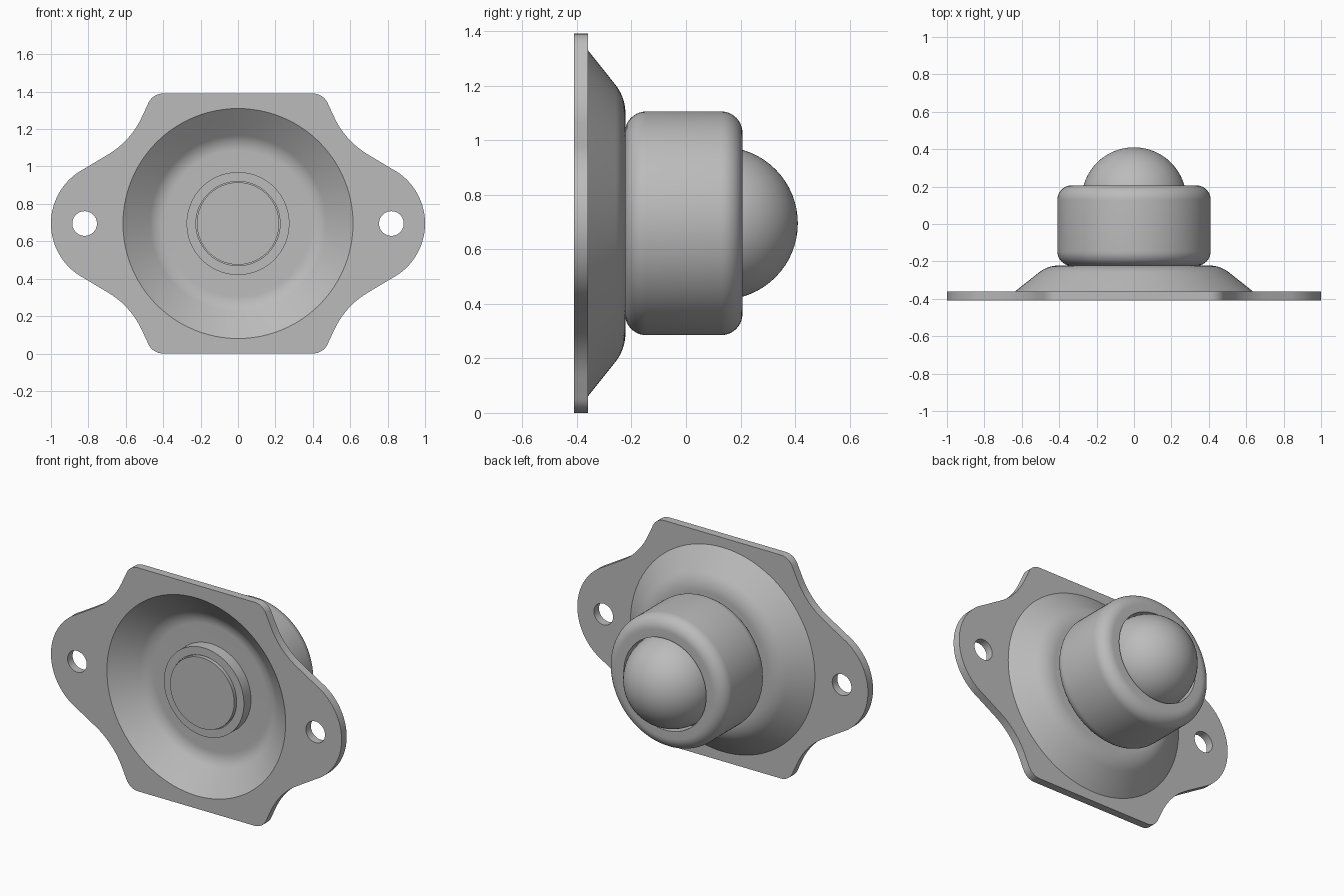
import bpy, bmesh
from math import sin, cos, pi, radians, tan
from mathutils import Vector, Matrix

if "Cube" in bpy.data.objects:
    bpy.data.objects.remove(bpy.data.objects["Cube"], do_unlink=True)

AXIS_Z = 0.695
SEGMENTS = 96

metal = bpy.data.materials.new("grey metal")
metal.use_nodes = True
GREY = (0.5, 0.5, 0.5, 1)
metal.diffuse_color = GREY
metal.node_tree.nodes["Principled BSDF"].inputs["Base Color"].default_value = GREY


def rounded(points, steps=10):
    """Open path of (x, y, radius) corners, with each radius turned into an arc."""
    path = []
    for i, (x, y, r) in enumerate(points):
        p = Vector((x, y))
        if r == 0:
            path.append(p)
            continue
        a = (Vector(points[i - 1][:2]) - p).normalized()
        b = (Vector(points[i + 1][:2]) - p).normalized()
        half = a.angle(b) / 2
        centre = p + (a + b).normalized() * r / sin(half)
        start = p + a * r / tan(half) - centre
        end = p + b * r / tan(half) - centre
        turn = start.angle_signed(end)
        for k in range(steps + 1):
            path.append(centre + Matrix.Rotation(-turn * k / steps, 2) @ start)
    return path


def finish(name, mesh):
    mesh.materials.clear()
    mesh.materials.append(metal)
    obj = bpy.data.objects.new(name, mesh)
    bpy.context.collection.objects.link(obj)
    bpy.ops.object.select_all(action="DESELECT")
    obj.select_set(True)
    bpy.context.view_layer.objects.active = obj
    bpy.ops.object.shade_smooth_by_angle(angle=radians(30))
    return obj


def lathe(name, corners):
    """Spin a (radius, y) profile about the horizontal axis."""
    bm = bmesh.new()
    verts = [bm.verts.new((p.x, p.y, AXIS_Z)) for p in rounded(corners)]
    edges = [bm.edges.new(pair) for pair in zip(verts, verts[1:])]
    bmesh.ops.spin(bm, geom=verts + edges, cent=(0, 0, AXIS_Z), axis=(0, 1, 0),
                   angle=2 * pi, steps=SEGMENTS)
    bmesh.ops.remove_doubles(bm, verts=bm.verts, dist=0.0002)
    bmesh.ops.recalc_face_normals(bm, faces=bm.faces)
    mesh = bpy.data.meshes.new(name)
    bm.to_mesh(mesh)
    bm.free()
    return finish(name, mesh)


def circle(x, r, n):
    return [(x + r * cos(2 * pi * i / n), r * sin(2 * pi * i / n)) for i in range(n)]


# Mounting plate: one quarter of the outline, mirrored, with screw holes and dish opening
quarter = [(p.x, p.y) for p in rounded([(0, 0.695, 0), (0.456, 0.695, 0.087),
                                        (0.573, 0.442, 0.45), (0.83, 0.288, 0)])]
quarter += [(0.67 + 0.33 * cos(a), 0.33 * sin(a))
            for a in (radians(60) * (1 - k / 20) for k in range(1, 21))]
half = quarter + [(x, -z) for x, z in quarter[-2::-1]]
outline = half + [(-x, z) for x, z in half[-2:0:-1]]

curve = bpy.data.curves.new("plate_outline", "CURVE")
curve.dimensions = "2D"
curve.fill_mode = "BOTH"
curve.extrude = 0.025
for loop in (outline, circle(0.82, 0.066, 40), circle(-0.82, 0.066, 40),
             circle(0, 0.615, SEGMENTS)):
    spline = curve.splines.new("POLY")
    spline.points.add(len(loop) - 1)
    for point, (x, z) in zip(spline.points, loop):
        point.co = (x, z, 0, 1)
    spline.use_cyclic_u = True
helper = bpy.data.objects.new("plate_helper", curve)
bpy.context.collection.objects.link(helper)
bpy.context.view_layer.update()
plate = bpy.data.meshes.new_from_object(
    helper.evaluated_get(bpy.context.evaluated_depsgraph_get()))
bpy.data.objects.remove(helper, do_unlink=True)
plate.transform(Matrix.Translation((0, -0.385, AXIS_Z)) @ Matrix.Rotation(pi / 2, 4, "X"))
bm = bmesh.new()
bm.from_mesh(plate)
bmesh.ops.remove_doubles(bm, verts=bm.verts, dist=0.0001)
bmesh.ops.recalc_face_normals(bm, faces=bm.faces)
bm.to_mesh(plate)
bm.free()
finish("mounting_plate", plate)

# Pressed dish, hollow towards the front
lathe("dish", [(0, -0.265, 0), (0.436, -0.265, 0.13), (0.615, -0.41, 0),
               (0.635, -0.36, 0), (0.462, -0.222, 0.17), (0, -0.222, 0)])

# Stepped rivet inside the dish
lathe("rivet_collar", [(0, -0.26, 0), (0.275, -0.26, 0), (0.275, -0.335, 0),
                       (0.225, -0.335, 0), (0.225, -0.325, 0), (0, -0.325, 0)])
lathe("rivet_head", [(0, -0.32, 0), (0.22, -0.32, 0), (0.22, -0.352, 0), (0, -0.352, 0)])

# Ball housing with rounded rims and a socket
lathe("ball_housing", [(0, -0.224, 0), (0.41, -0.224, 0.078), (0.41, 0.207, 0.078),
                       (0.284, 0.207, 0), (0.284, 0.13, 0), (0, 0.13, 0)])

# Rolling ball
bm = bmesh.new()
bmesh.ops.create_uvsphere(bm, u_segments=64, v_segments=32, radius=0.28)
bm.transform(Matrix.Translation((0, 0.13, AXIS_Z)) @ Matrix.Rotation(pi / 2, 4, "X"))
ball = bpy.data.meshes.new("rolling_ball")
bm.to_mesh(ball)
bm.free()
finish("rolling_ball", ball)
